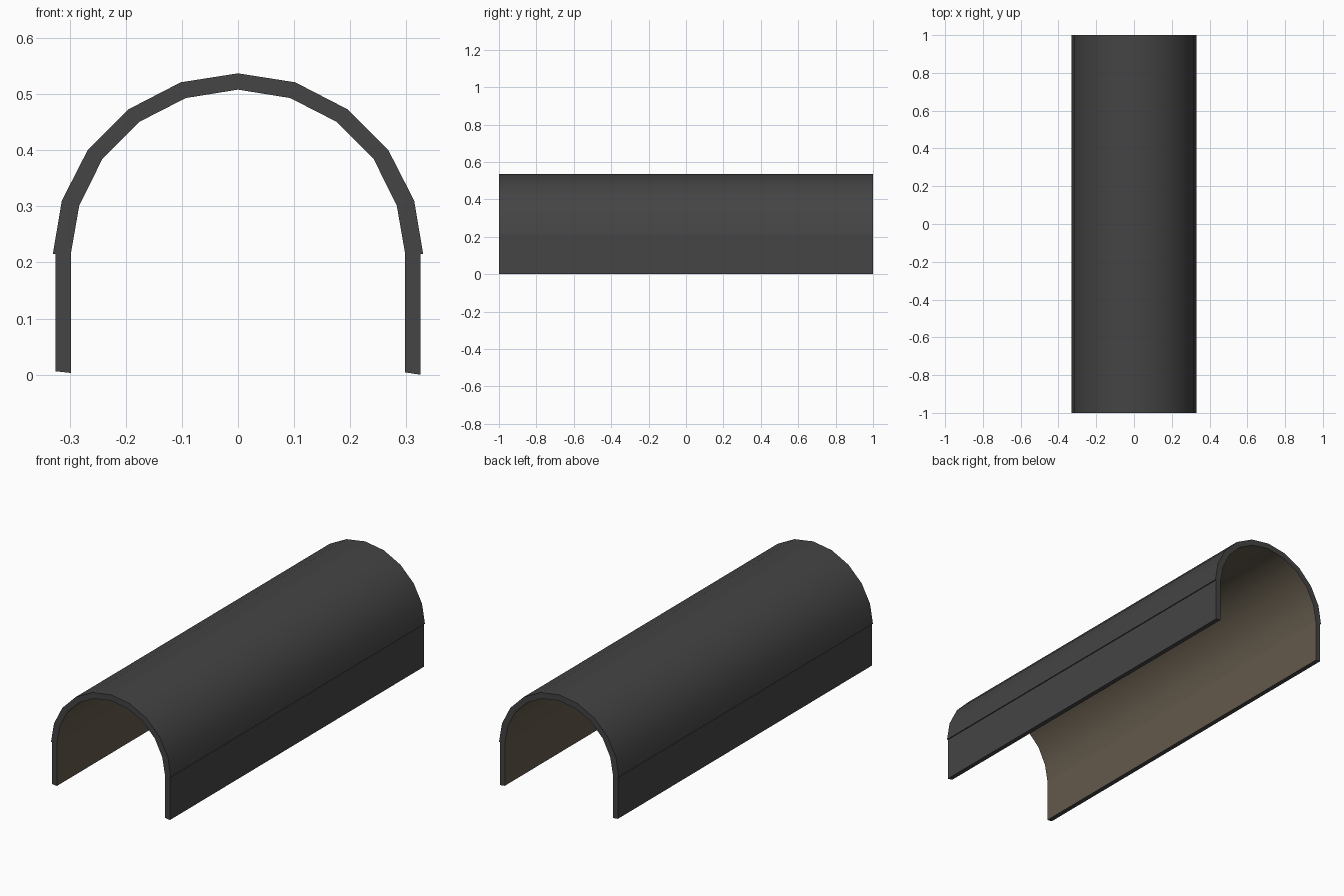
import bpy, bmesh

if "Cube" in bpy.data.objects:
    bpy.data.objects.remove(bpy.data.objects["Cube"])


def material(name, rgb):
    m = bpy.data.materials.new(name)
    m.diffuse_color = (*rgb, 1.0)
    m.use_nodes = True
    m.node_tree.nodes["Principled BSDF"].inputs["Base Color"].default_value = m.diffuse_color
    return m


DARK = material("dark grey shell", (0.058, 0.058, 0.058))
BROWN = material("brown lining", (0.125, 0.101, 0.071))


def shell(name, outer, inner, half=1.0):
    """Solid strip between two matching profiles (x, z), extruded along y."""
    bm = bmesh.new()
    rows = [[[bm.verts.new((x, y, z)) for x, z in prof] for y in (-half, half)]
            for prof in (outer, inner)]
    (of, ob), (nf, nb) = rows
    n = len(outer)
    for i in range(n - 1):
        j = i + 1
        bm.faces.new((of[i], of[j], ob[j], ob[i]))
        lining = bm.faces.new((nf[i], nb[i], nb[j], nf[j]))
        lining.material_index = 1
        bm.faces.new((of[i], nf[i], nf[j], of[j]))
        bm.faces.new((ob[i], ob[j], nb[j], nb[i]))
    for i in (0, n - 1):
        bm.faces.new((of[i], ob[i], nb[i], nf[i]))
    bmesh.ops.recalc_face_normals(bm, faces=bm.faces)
    me = bpy.data.meshes.new(name)
    bm.to_mesh(me)
    bm.free()
    ob_ = bpy.data.objects.new(name, me)
    bpy.context.collection.objects.link(ob_)
    me.materials.append(DARK)
    me.materials.append(BROWN)
    bpy.ops.object.select_all(action='DESELECT')
    ob_.select_set(True)
    bpy.context.view_layer.objects.active = ob_
    bpy.ops.object.shade_smooth_by_angle(angle=0.6)
    return ob_


def mirrored(half_profile):
    """Left half up to the crown, then the right half."""
    return [(-x, z) for x, z in half_profile[:0:-1]] + half_profile


# Arched roof: crown to springing line
outer = [(0, 0.537), (0.102, 0.521), (0.195, 0.473), (0.268, 0.400), (0.314, 0.310), (0.330, 0.215)]
inner = [(0, 0.508), (0.093, 0.493), (0.175, 0.451), (0.242, 0.384), (0.283, 0.301), (0.298, 0.215)]
shell("arched_roof", mirrored(outer), mirrored(inner))

# Side walls, with slightly slanted feet
for name, s, z_out, z_in in (("left_wall", -1, 0.006, 0.003), ("right_wall", 1, 0.0, 0.004)):
    shell(name, [(s * 0.325, 0.215), (s * 0.325, z_out)], [(s * 0.298, 0.215), (s * 0.298, z_in)])
